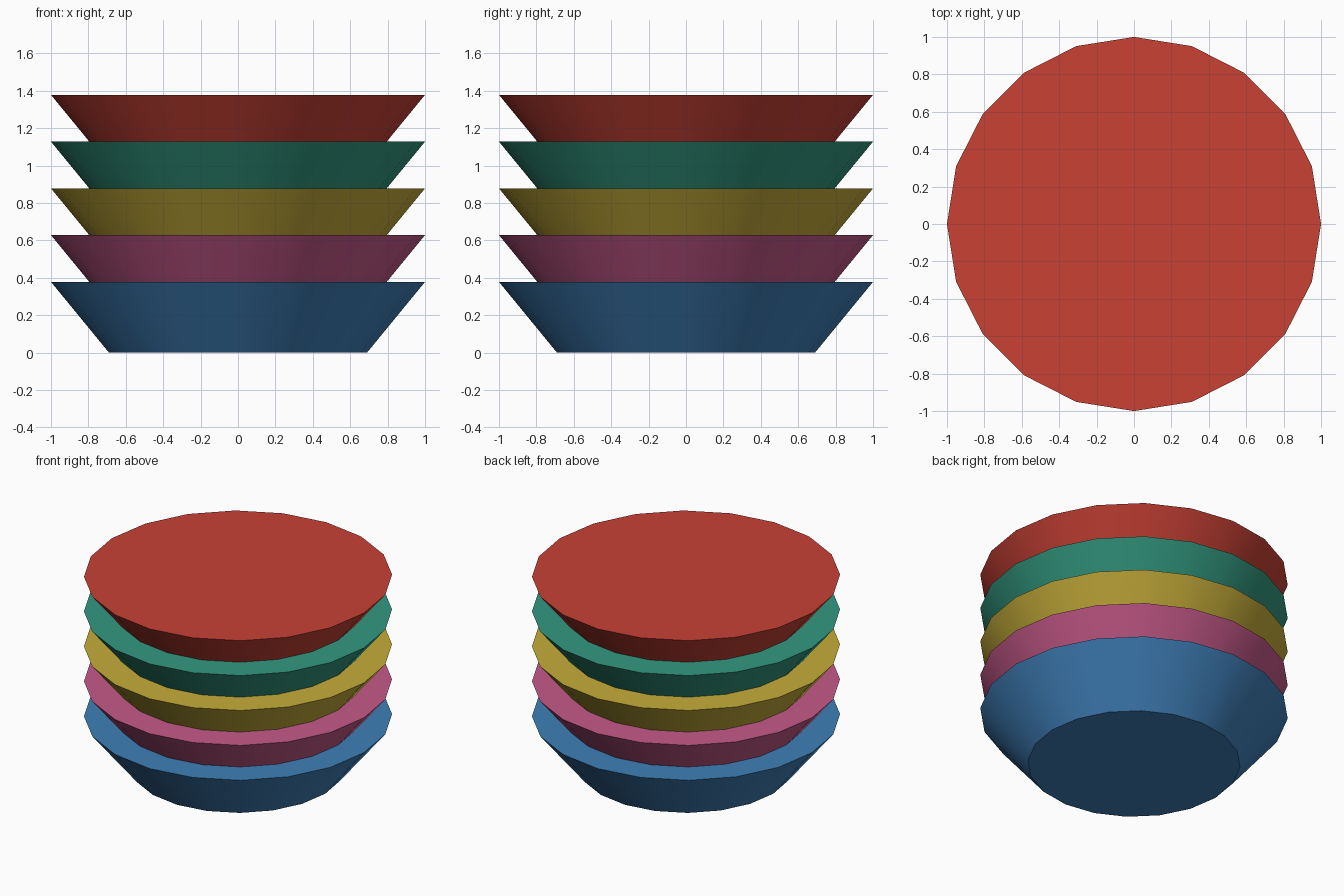
import bpy
import math

cube = bpy.data.objects.get("Cube")
if cube:
    bpy.data.objects.remove(cube, do_unlink=True)

SIDES = 20
BASE_RADIUS, RIM_RADIUS = 0.69, 1.0
HEIGHT, STEP = 0.378, 0.25


def linear(hex_colour):
    """Convert an sRGB hex colour to linear RGBA."""
    channels = [int(hex_colour[i:i + 2], 16) / 255 for i in (0, 2, 4)]
    return [c / 12.92 if c <= 0.04045 else ((c + 0.055) / 1.055) ** 2.4
            for c in channels] + [1.0]


def make_material(name, hex_colour):
    mat = bpy.data.materials.new(name)
    mat.use_nodes = True
    colour = linear(hex_colour)
    mat.diffuse_color = colour
    mat.node_tree.nodes["Principled BSDF"].inputs["Base Color"].default_value = colour
    return mat


def make_bowl(name, z, mat):
    """Solid tapered bowl standing at height z, with a corner on each axis."""
    bpy.ops.mesh.primitive_cone_add(
        vertices=SIDES, radius1=BASE_RADIUS, radius2=RIM_RADIUS,
        depth=HEIGHT, location=(0, 0, z + HEIGHT / 2))
    bowl = bpy.context.object
    bowl.name = name
    bowl.data.materials.append(mat)
    bpy.ops.object.shade_smooth_by_angle(angle=math.radians(30))


# Nested stack, from the bottom bowl to the top one
stack = [("blue", "3f7fb8"), ("pink", "c75a8a"), ("yellow", "c7ae3a"),
         ("green", "339980"), ("red", "c84135")]
for level, (colour_name, hex_colour) in enumerate(stack):
    make_bowl(colour_name + "_bowl", level * STEP,
              make_material(colour_name, hex_colour))
